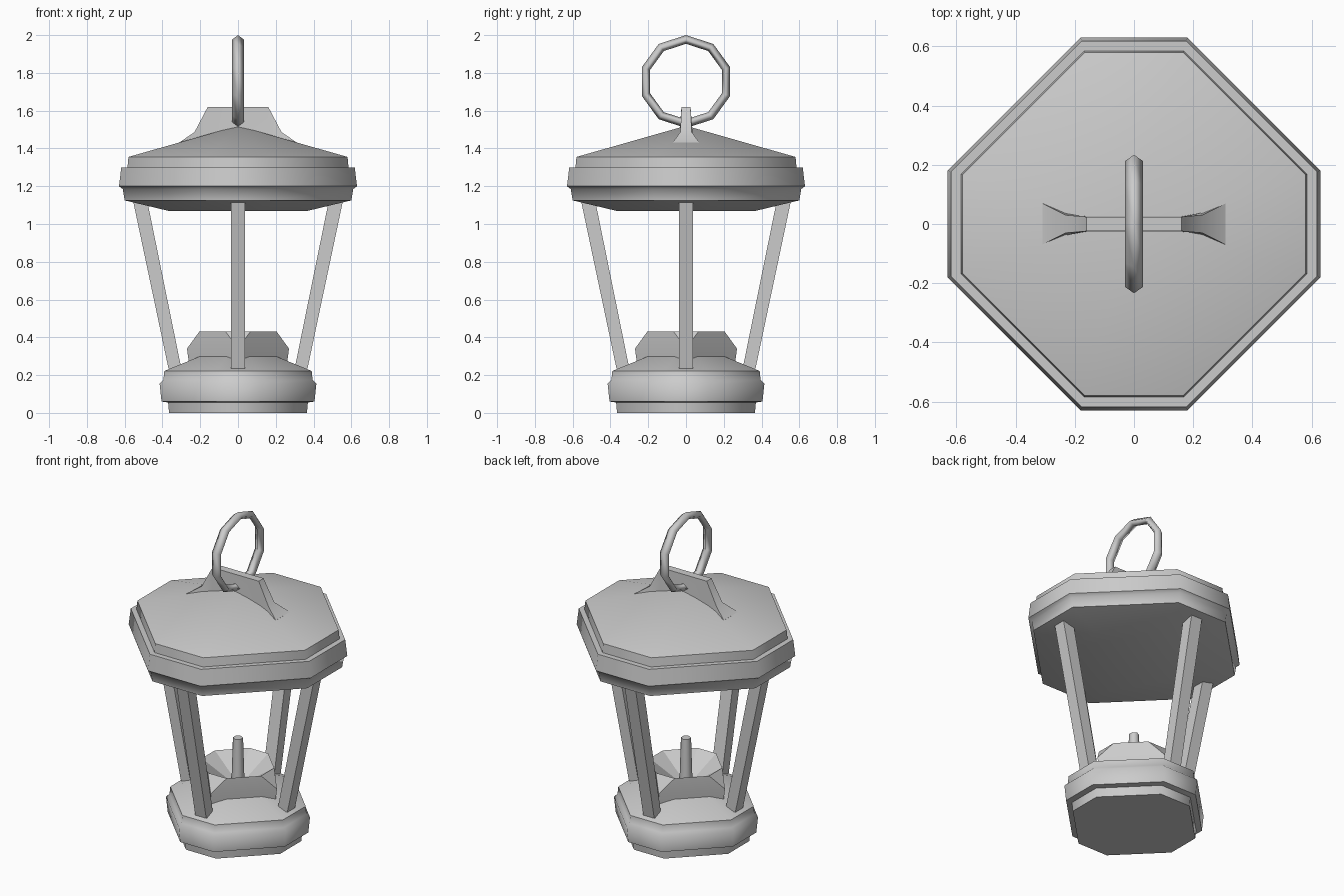
import bpy, bmesh, math
from mathutils import Vector

cube = bpy.data.objects.get("Cube")
if cube:
    bpy.data.objects.remove(cube, do_unlink=True)

metal = bpy.data.materials.new("grey_metal")
metal.use_nodes = True
GREY = (0.6, 0.6, 0.6, 1)
metal.diffuse_color = GREY
metal.node_tree.nodes["Principled BSDF"].inputs["Base Color"].default_value = GREY


def finish(name, bm, angle=50):
    """Turn a bmesh into a shaded object."""
    bmesh.ops.recalc_face_normals(bm, faces=bm.faces[:])
    mesh = bpy.data.meshes.new(name)
    bm.to_mesh(mesh)
    bm.free()
    mesh.materials.append(metal)
    ob = bpy.data.objects.new(name, mesh)
    bpy.context.collection.objects.link(ob)
    bpy.ops.object.select_all(action='DESELECT')
    ob.select_set(True)
    bpy.context.view_layer.objects.active = ob
    bpy.ops.object.shade_smooth_by_angle(angle=math.radians(angle))
    return ob


def octagon(r, z, c=None):
    """Square standing on its corner, with each corner cut to half width c."""
    c = r * 0.287 if c is None else c
    quarter = [Vector((r, -c, z)), Vector((r, c, z))]
    pts = []
    for k in range(4):
        for p in quarter:
            x, y = p.x, p.y
            for _ in range(k):
                x, y = -y, x
            pts.append(Vector((x, y, z)))
    return pts


def loft(name, rings, angle=50, apex=None):
    """Skin closed rings of points; close the ends with a cap or an apex."""
    bm = bmesh.new()
    loops = [[bm.verts.new(p) for p in ring] for ring in rings]
    n = len(loops[0])
    for a, b in zip(loops, loops[1:]):
        for i in range(n):
            j = (i + 1) % n
            bm.faces.new((a[i], a[j], b[j], b[i]))
    bm.faces.new(loops[0][::-1])
    if apex is None:
        bm.faces.new(loops[-1])
    else:
        tip = bm.verts.new(apex)
        for i in range(n):
            bm.faces.new((loops[-1][i], loops[-1][(i + 1) % n], tip))
    bmesh.ops.remove_doubles(bm, verts=bm.verts[:], dist=0.0005)
    return finish(name, bm, angle)


# Stepped base with a sloping top
base = [(0.365, 0), (0.37, 0.055), (0.405, 0.06), (0.415, 0.155),
        (0.395, 0.175), (0.39, 0.222), (0.2, 0.3)]
loft("base", [octagon(r, z) for r, z in base])

# Stepped roof with a shallow pyramid on top
roof = [(0.37, 1.07), (0.6, 1.125), (0.61, 1.185), (0.63, 1.2),
        (0.618, 1.3), (0.585, 1.3), (0.58, 1.355)]
loft("roof", [octagon(r, z) for r, z in roof], apex=(0, 0, 1.52))

# Burner: diamond block with cut upper corners and a sunken bowl
loft("burner", [octagon(0.26, 0.265, 0), octagon(0.27, 0.34, 0),
                octagon(0.205, 0.43, 0.065), octagon(0.06, 0.33, 0.025)], angle=20)

# Wick
bm = bmesh.new()
bmesh.ops.create_cone(bm, cap_ends=True, segments=6, radius1=0.037, radius2=0.029, depth=0.27)
bmesh.ops.translate(bm, verts=bm.verts[:], vec=(0, 0, 0.455))
finish("wick", bm, 61)

# Four leaning posts, one on each axis
for k, side in enumerate(("left", "back", "right", "front")):
    turn = k * math.pi / 2

    def end(inner, outer, z):
        corners = [(inner, -0.038), (outer, -0.038), (outer, 0.038), (inner, 0.038)]
        return [Vector((x * math.cos(turn) - y * math.sin(turn),
                        x * math.sin(turn) + y * math.cos(turn), z)) for x, y in corners]
    loft(side + "_post", [end(0.3, 0.368, 0.235), end(0.48, 0.555, 1.12)])

# Roof bracket: thin fin along x that flares where it meets the roof
# each station: x, top half width, top z, bottom half width, bottom z
half = [(0.31, 0.07, 1.432, 0.07, 1.42), (0.23, 0.03, 1.487, 0.038, 1.44),
        (0.16, 0.024, 1.62, 0.026, 1.46)]
stations = [(-s[0],) + s[1:] for s in half] + half[::-1]
loft("roof_bracket", [[(x, -w, z), (x, w, z), (x, b, zb), (x, -b, zb)]
                      for x, w, z, b, zb in stations], angle=40)

# Carrying ring: ten sides with a diamond section, standing in the yz plane
bm = bmesh.new()
SIDES = 10
section = [(0.246, 0), (0.223, 0.031), (0.2, 0), (0.223, -0.031)]
loops = []
for i in range(SIDES):
    a = math.pi / 2 + i * math.tau / SIDES
    loops.append([bm.verts.new((x, r * math.cos(a), 1.754 + r * math.sin(a))) for r, x in section])
for i in range(SIDES):
    a, b = loops[i], loops[(i + 1) % SIDES]
    for j in range(4):
        m = (j + 1) % 4
        bm.faces.new((a[j], a[m], b[m], b[j]))
finish("carrying_ring", bm, 180)
